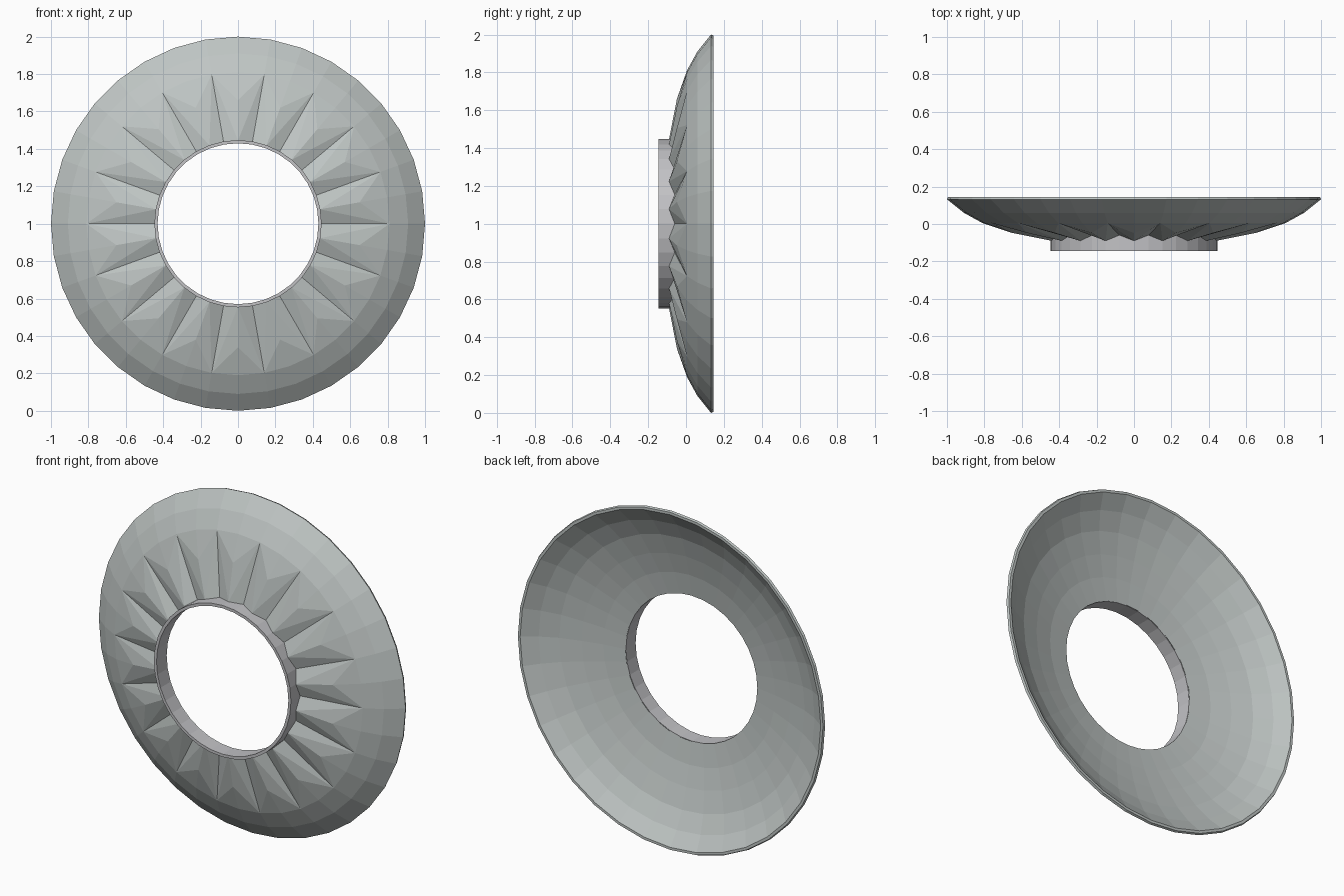
import bpy, bmesh, math

if "Cube" in bpy.data.objects:
    bpy.data.objects.remove(bpy.data.objects["Cube"])

N = 36          # sides around the axis
CENTRE_Z = 1.0


def material(name, rgb):
    m = bpy.data.materials.new(name)
    m.diffuse_color = (*rgb, 1.0)
    m.use_nodes = True
    m.node_tree.nodes["Principled BSDF"].inputs["Base Color"].default_value = m.diffuse_color
    return m


def ring(bm, r, y):
    """Circle of vertices around the y axis, first one at the top."""
    return [bm.verts.new((r * math.sin(2 * math.pi * i / N), y,
                          CENTRE_Z + r * math.cos(2 * math.pi * i / N)))
            for i in range(N)]


def bridge(bm, a, b):
    for i in range(N):
        j = (i + 1) % N
        bm.faces.new((a[i], a[j], b[j], b[i]))


def finish(bm, name, mat):
    bmesh.ops.recalc_face_normals(bm, faces=bm.faces)
    me = bpy.data.meshes.new(name)
    bm.to_mesh(me)
    bm.free()
    me.materials.append(mat)
    ob = bpy.data.objects.new(name, me)
    bpy.context.collection.objects.link(ob)
    return ob


body_grey = material("green_grey", (0.52, 0.56, 0.55))
neck_grey = material("pale_grey", (0.54, 0.54, 0.56))

# Dish: rings from the front shoulder over the rim and down the back
bm = bmesh.new()
base = ring(bm, 0.445, -0.09)
for v in base[1::2]:
    v.co.y = -0.06                      # notches where the flutes start
shoulder = ring(bm, 0.81, 0.005)
rings = [shoulder] + [ring(bm, r, y) for r, y in (
    (0.91, 0.06), (1.0, 0.132), (0.995, 0.145), (0.98, 0.145),
    (0.9, 0.087), (0.8, 0.037), (0.68, 0.0), (0.56, -0.03), (0.43, -0.05))]
for a, b in zip(rings, rings[1:]):
    bridge(bm, a, b)
bridge(bm, rings[-1], base)

# Fluted front: raised ridges on even spokes, pointed grooves on odd spokes
for i in range(0, N, 2):
    ang = 2 * math.pi * i / N
    mid = bm.verts.new((0.66 * math.sin(ang), -0.048,
                        CENTRE_Z + 0.66 * math.cos(ang)))
    for k in (i - 1, (i + 1) % N):
        bm.faces.new((base[i], base[k], shoulder[k]))
        bm.faces.new((base[i], shoulder[k], mid))
        bm.faces.new((mid, shoulder[k], shoulder[i]))
finish(bm, "fluted_dish", body_grey)

# Neck: short thin collar at the front of the hole
bm = bmesh.new()
tube = [ring(bm, r, y) for r, y in (
    (0.43, -0.145), (0.447, -0.145), (0.447, -0.055), (0.43, -0.055))]
for a, b in zip(tube, tube[1:] + tube[:1]):
    bridge(bm, a, b)
finish(bm, "neck_collar", neck_grey)
